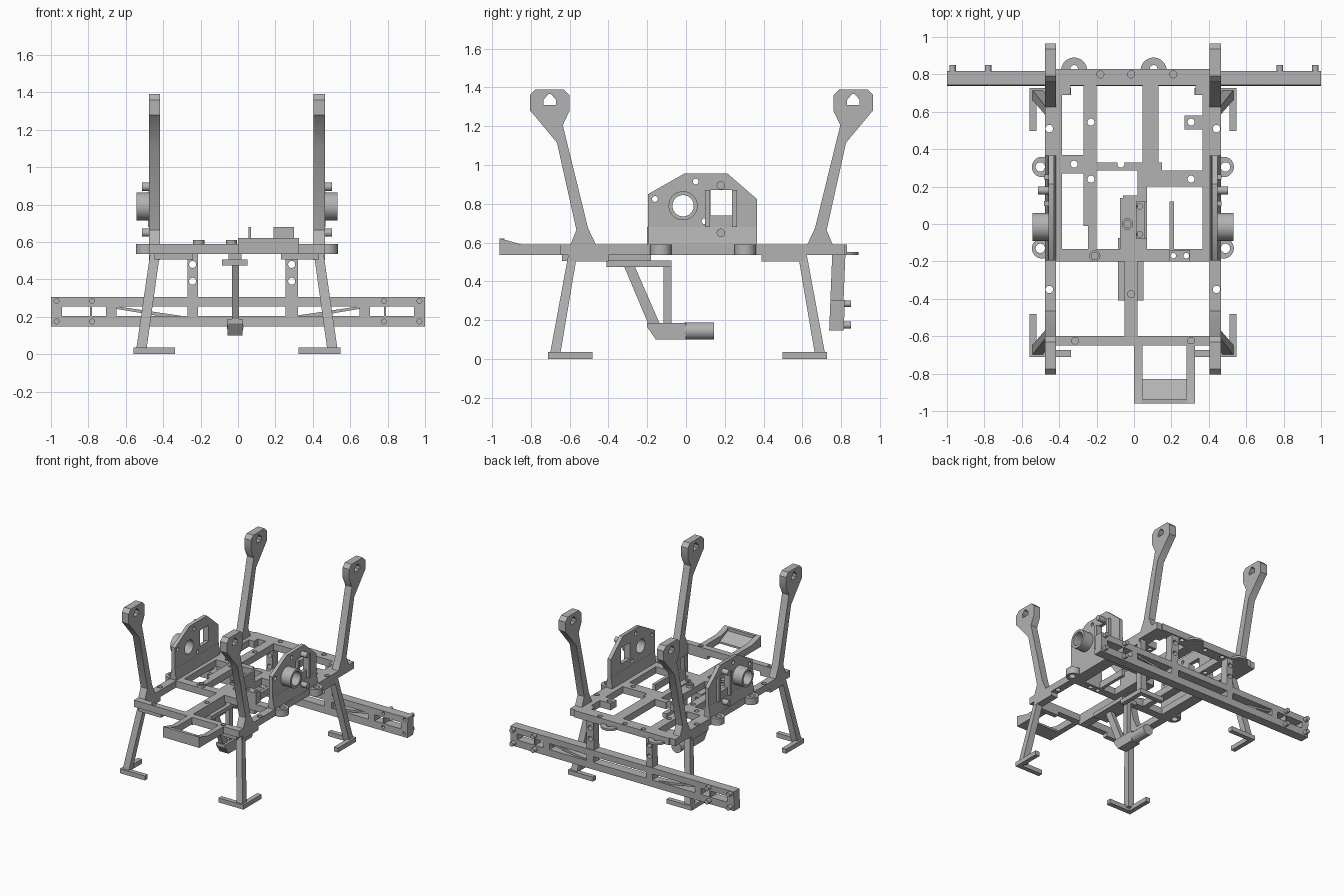
import bpy, bmesh, math
from mathutils import Vector

if "Cube" in bpy.data.objects:
    bpy.data.objects.remove(bpy.data.objects["Cube"])

grey = bpy.data.materials.new("plain grey")
grey.use_nodes = True
grey.diffuse_color = (0.45, 0.45, 0.45, 1)
grey.node_tree.nodes["Principled BSDF"].inputs["Base Color"].default_value = grey.diffuse_color


# A solid is (axis, outline, start, end): an outline swept along an axis
def rect(u0, u1, v0, v1):
    return [(u0, v0), (u1, v0), (u1, v1), (u0, v1)]


def box(x0, x1, y0, y1, z0, z1):
    return ("z", rect(x0, x1, y0, y1), z0, z1)


def rod(axis, u, v, r, a, b, sides=24):
    ring = [2 * math.pi * (i + 0.5) / sides for i in range(sides)]
    return (axis, [(u + r * math.cos(t), v + r * math.sin(t)) for t in ring], a, b)


def sweep(bm, axis, outline, a, b):
    place = {"x": lambda u, v, w: (w, u, v),
             "y": lambda u, v, w: (u, w, v),
             "z": lambda u, v, w: (u, v, w)}[axis]
    face = bm.faces.new([bm.verts.new(place(u, v, a)) for u, v in outline])
    out = bmesh.ops.extrude_face_region(bm, geom=[face])["geom"]
    shift = Vector(place(0, 0, b - a))
    bmesh.ops.translate(bm, vec=shift, verts=[g for g in out if isinstance(g, bmesh.types.BMVert)])


def new_object(name, bm):
    bmesh.ops.recalc_face_normals(bm, faces=bm.faces)
    mesh = bpy.data.meshes.new(name)
    bm.to_mesh(mesh)
    bm.free()
    obj = bpy.data.objects.new(name, mesh)
    bpy.context.scene.collection.objects.link(obj)
    return obj


def swept_object(name, solids):
    bm = bmesh.new()
    for solid in solids:
        sweep(bm, *solid)
    return new_object(name, bm)


def finish(obj):
    obj.data.materials.clear()
    obj.data.materials.append(grey)
    bpy.ops.object.select_all(action="DESELECT")
    obj.select_set(True)
    bpy.context.view_layer.objects.active = obj
    bpy.ops.object.shade_smooth_by_angle(angle=math.radians(30))
    return obj


def part(name, solids, cuts=()):
    if not cuts:
        return finish(swept_object(name, solids))
    cutter = swept_object("cutter", cuts)
    cutter.hide_render = True
    total = bmesh.new()
    for solid in solids:
        piece = swept_object("piece", [solid])
        mod = piece.modifiers.new("cut", "BOOLEAN")
        mod.operation, mod.solver, mod.object = "DIFFERENCE", "EXACT", cutter
        bpy.context.view_layer.update()
        shape = piece.evaluated_get(bpy.context.evaluated_depsgraph_get())
        total.from_mesh(shape.to_mesh())
        shape.to_mesh_clear()
        bpy.data.objects.remove(piece)
    bpy.data.objects.remove(cutter)
    return finish(new_object(name, total))


def loft(name, low, low_z, high, high_z):
    bm = bmesh.new()
    for outline, z in ((low, low_z), (high, high_z)):
        for u, v in outline:
            bm.verts.new((u, v, z))
    bmesh.ops.convex_hull(bm, input=bm.verts)
    return finish(new_object(name, bm))


BOTTOM, TOP = 0.535, 0.59
MID = -0.006  # centre plane of the chassis


def bar(x0, x1, y0, y1):
    return box(x0, x1, y0, y1, BOTTOM, TOP)


# Deck: open lattice of bars with screw holes
bars = [bar(-0.43, 0.42, -0.65, -0.6), bar(-0.43, 0.42, -0.2, -0.135),
        bar(-0.43, 0.42, 0.74, 0.83), bar(-0.42, -0.385, -0.2, 0.74),
        bar(0.365, 0.41, -0.2, 0.74), bar(-0.27, -0.2, -0.01, 0.74),
        bar(-0.245, -0.2, -0.14, 0), bar(0.045, 0.13, 0.29, 0.74),
        bar(-0.2, 0.15, 0.285, 0.33), bar(-0.42, -0.26, 0.27, 0.37),
        bar(0.02, 0.07, -0.14, 0.29), bar(0.06, 0.41, 0.2, 0.285),
        bar(0.19, 0.215, -0.14, 0.12), bar(0.27, 0.37, 0.505, 0.58),
        bar(-0.385, -0.34, 0.69, 0.74), bar(0.33, 0.37, 0.69, 0.74),
        box(-0.05, 0.02, -0.61, -0.18, 0.505, TOP)]
spots = [(-0.23, 0.545), (-0.32, 0.32), (-0.23, 0.24), (-0.07, 0.32), (0.305, 0.545),
         (0.305, 0.24), (0.28, -0.17), (0.21, -0.17), (-0.315, -0.625), (0.305, -0.625),
         (-0.015, -0.375), (-0.18, 0.8), (-0.015, 0.8), (0.21, 0.8)]
part("deck_frame", bars, [rod("z", x, y, 0.019, 0.4, 0.7, 16) for x, y in spots])

# Rear lugs
for x in (-0.32, 0.105):
    part("rear_lug", [rod("z", x, 0.82, 0.07, BOTTOM, 0.552)],
         [rod("z", x, 0.83, 0.02, 0.4, 0.7)])

# Raised bosses and blocks on the deck
for x, y in ((-0.21, -0.17), (-0.035, 0)):
    part("boss", [rod("z", x, y, 0.03, TOP - 0.01, 0.61)], [rod("z", x, y, 0.018, 0.5, 0.7)])
part("centre_block", [bar(-0.075, 0.02, -0.18, 0.14), bar(-0.06, 0.025, 0.13, 0.152),
                      box(0.01, 0.07, -0.08, 0.12, BOTTOM, 0.6)],
     [rod("z", 0.03, y, 0.015, 0.4, 0.7) for y in (-0.055, 0.095)])
part("centre_fin", [box(0.055, 0.07, -0.08, 0.12, TOP, 0.68)])
part("rear_block", [box(0.19, 0.3, -0.2, -0.14, TOP, 0.68)],
     [rod("z", x, -0.17, 0.015, 0.5, 0.8) for x in (0.21, 0.28)])

# Front tray with sloped rim and shelf
side = [(-0.96, BOTTOM), (-0.64, BOTTOM), (-0.64, TOP), (-0.845, TOP), (-0.96, 0.622)]
part("front_tray", [("x", side, 0, 0.045), ("x", side, 0.28, 0.325),
                    box(0.04, 0.285, -0.96, -0.935, BOTTOM, 0.622),
                    ("x", [(-0.94, BOTTOM), (-0.83, BOTTOM), (-0.83, 0.55), (-0.94, 0.6)], 0.04, 0.285)])

# Outline of an upright arm: distance outward from the arm centre, height
arm = [(0.54, 0.58), (0.585, 0.675), (0.715, 1.205), (0.68, 1.28), (0.68, 1.36), (0.71, 1.39),
       (0.855, 1.39), (0.885, 1.36), (0.885, 1.28), (0.87, 1.265), (0.745, 1.115),
       (0.645, 0.665), (0.68, 0.58)]
eye = [(0.75, 1.31), (0.815, 1.31), (0.815, 1.335), (0.79, 1.365), (0.775, 1.365), (0.75, 1.335)]
plate = [(-0.195, 0.58), (-0.195, 0.85), (-0.01, 0.955), (0.215, 0.955), (0.365, 0.825), (0.365, 0.58)]

for s, hand in ((-1, "right"), (1, "left")):
    def X(d):
        return MID + s * d

    def span(d0, d1):
        return sorted((X(d0), X(d1)))

    rail = span(0.41, 0.47)
    # Side rail with thicker pads over the legs
    part(hand + "_side_rail", [bar(*rail, -0.65, 0.82), box(*rail, -0.6, -0.4, 0.503, BOTTOM),
                               box(*rail, 0.39, 0.61, 0.503, BOTTOM)],
         [rod("z", X(0.447), y, 0.02, 0.4, 0.7) for y in (-0.35, 0.51)])
    part(hand + "_front_strip", [box(*span(0.235, 0.44), -0.64, -0.6, 0.505, BOTTOM)])

    for t, end in ((-1, "front"), (1, "rear")):
        def Y(d):
            return 0.008 + t * d

        # Upright arm with an eyelet
        part(f"{hand}_{end}_arm", [("x", [(0.08 + t * u, z) for u, z in arm], *rail)],
             [("x", [(0.08 + t * u, z) for u, z in eye], -0.6, 0.6)])
        # Splayed leg and corner foot
        loft(f"{hand}_{end}_leg", rect(X(0.484), X(0.539), Y(0.657), Y(0.71)), 0.02,
             rect(X(0.412), X(0.464), Y(0.57), Y(0.615)), BOTTOM)
        ell = [(0.553, 0.49), (0.553, 0.72), (0.33, 0.72), (0.33, 0.683), (0.516, 0.683), (0.516, 0.49)]
        part(f"{hand}_{end}_foot", [("z", [(X(u), Y(v)) for u, v in ell], 0, 0.036)])

    # Side lugs
    for y in (-0.13, 0.305):
        part(hand + "_side_lug", [rod("z", X(0.485), y, 0.055, BOTTOM, TOP)],
             [rod("z", X(0.495), y, 0.025, 0.4, 0.7)])

    # Motor plate with round bore, window and screw holes
    bore = rod("x", -0.015, 0.79, 0.055, -0.7, 0.7, 32)
    holes = [rod("x", y, z, 0.015, -0.7, 0.7, 16) for y, z in ((0.05, 0.915), (-0.16, 0.825), (0.095, 0.71))]
    part(hand + "_motor_plate", [("x", plate, *span(0.422, 0.452))],
         [bore, ("x", rect(0.125, 0.237, 0.74, 0.87), -0.7, 0.7)] + holes)
    skirt = [(X(0.41), 0.58), (X(0.47), 0.58), (X(0.453), 0.68), (X(0.421), 0.68)]
    part(hand + "_plate_skirt", [("y", skirt, -0.195, 0.365)])
    part(hand + "_motor_tube", [rod("x", -0.015, 0.79, 0.075, *span(0.43, 0.538), 32)], [bore])
    part(hand + "_window_ribs", [box(*span(0.44, 0.475), y, y + 0.027, 0.68, 0.87) for y in (0.097, 0.237)])
    for z in (0.65, 0.895):
        part(hand + "_plate_screw", [rod("x", 0.18, z, 0.022, *span(0.43, 0.508), 16)])

# Hanging mount: cap, post, brace, block and nozzle
part("mount_cap", [box(-0.085, 0.05, -0.41, -0.075, 0.475, 0.507)])
part("mount_struts", [box(-0.032, 0.006, -0.115, -0.075, 0.15, 0.48),
                      ("x", [(-0.32, 0.48), (-0.265, 0.48), (-0.13, 0.17), (-0.19, 0.17)], -0.032, 0.006)])
part("mount_block", [("x", [(-0.155, 0.1), (0, 0.1), (0, 0.187), (-0.2, 0.187), (-0.2, 0.165)], -0.055, 0.025)])
part("mount_nozzle", [rod("y", -0.015, 0.145, 0.044, -0.01, 0.145, 24)])

# Long rear beam: windows, diagonal braces, hangers and pegs
windows = [(-0.94, -0.79), (-0.78, -0.705), (-0.65, -0.27), (-0.215, 0.255),
           (0.32, 0.65), (0.705, 0.78), (0.79, 0.94)]
cuts = [("y", rect(a, b, 0.205, 0.255), 0.5, 1) for a, b in windows]
ends = [-0.97, -0.78, 0.78, 0.97]
cuts += [rod("y", x, z, 0.013, 0.5, 0.8, 12) for x in ends for z in (0.175, 0.285)]
cuts += [rod("y", x, z, 0.019, 0.5, 1, 16) for x in (-0.243, 0.287) for z in (0.39, 0.48)]
solids = [("y", rect(-1, 1, 0.147, 0.305), 0.752, 0.827)]
solids += [("y", rect(a, b, 0.3, 0.545), 0.752, 0.82) for a, b in ((-0.27, -0.215), (0.255, 0.32))]
beam = part("rear_beam", solids, cuts)
for s in (-1, 1):
    brace = [(s * u, z) for u, z in ((0.65, 0.256), (0.27, 0.2), (0.4, 0.2), (0.65, 0.242))]
    part("beam_brace", [("y", brace, 0.75, 0.8)])
pegs = [rod("y", x, z, 0.018, 0.81, 0.85, 16) for x in ends for z in (0.175, 0.285)]
part("beam_pegs", pegs)
for v in beam.data.vertices:  # slight lean of the beam
    v.co.y += (v.co.z - 0.5) * 0.04
